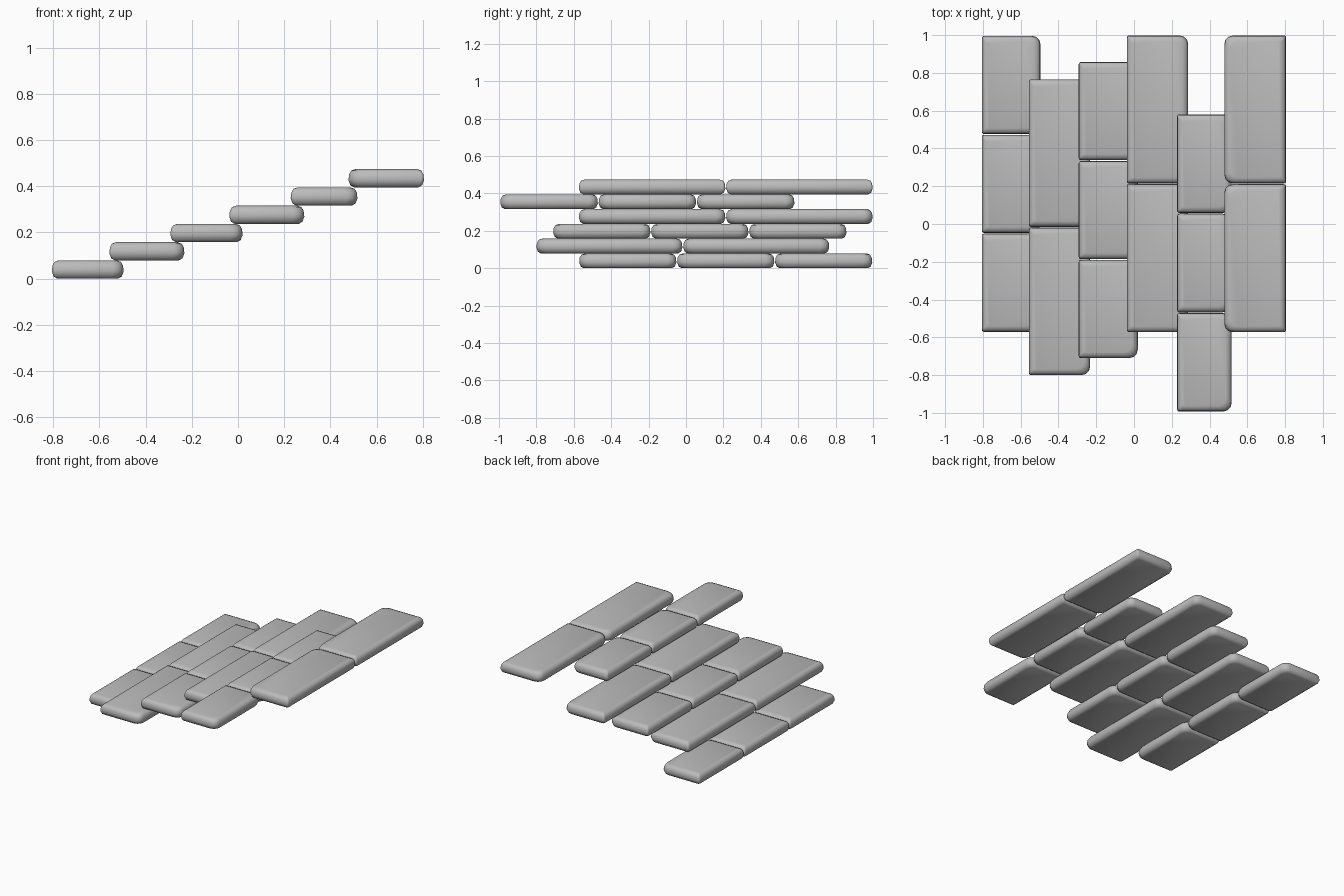
import bpy, bmesh, math

if "Cube" in bpy.data.objects:
    bpy.data.objects.remove(bpy.data.objects["Cube"])

stone = bpy.data.materials.new("stone grey")
stone.use_nodes = True
GREY = (0.5, 0.5, 0.5, 1)
stone.diffuse_color = GREY
stone.node_tree.nodes["Principled BSDF"].inputs["Base Color"].default_value = GREY

THICK = 0.079
# (height fraction, inset) from underside to top
RINGS = [(0, 0.024), (0.12, 0.008), (0.4, 0), (0.72, 0.003), (0.92, 0.012), (1, 0.03)]


def outline(w, d, inset, round_side):
    """Plan outline with soft corners on one long side, tight on the other."""
    pts = []
    for i, (sx, sy) in enumerate([(1, 1), (-1, 1), (-1, -1), (1, -1)]):
        r = 0.045 if sx == round_side else 0.012
        # long sides bow slightly outwards at the middle
        cx, cy = sx * (w / 2 - inset - r), sy * (d / 2 - inset - r)
        for k in range(4):
            a = math.pi / 2 * (i + k / 3)
            pts.append((cx + r * math.cos(a), cy + r * math.sin(a)))
    return pts


def slab(name, x0, x1, y0, y1, z0, round_side):
    bm = bmesh.new()
    w, d = x1 - x0, y1 - y0
    loops = [[bm.verts.new((x, y, f * THICK)) for x, y in outline(w, d, inset, round_side)]
             for f, inset in RINGS]
    n = len(loops[0])
    for lo, hi in zip(loops, loops[1:]):
        for j in range(n):
            k = (j + 1) % n
            bm.faces.new((lo[j], lo[k], hi[k], hi[j]))
    bm.faces.new(loops[0][::-1])
    bm.faces.new(loops[-1])
    mesh = bpy.data.meshes.new(name)
    bm.to_mesh(mesh)
    bm.free()
    mesh.materials.append(stone)
    mesh.shade_smooth()
    ob = bpy.data.objects.new(name, mesh)
    ob.location = ((x0 + x1) / 2, (y0 + y1) / 2, z0)
    bpy.context.collection.objects.link(ob)


# Overlapping courses: left edge, right edge, front, back, slab count, softer side
COURSES = [
    (-0.806, -0.495, -0.573, 0.998, 3, 1),
    (-0.557, -0.232, -0.802, 0.768, 2, 1),
    (-0.293, 0.02, -0.712, 0.86, 3, 1),
    (-0.038, 0.287, -0.575, 1.0, 2, 1),
    (0.228, 0.517, -0.995, 0.582, 3, 1),
    (0.478, 0.805, -0.575, 1.0, 2, -1),
]
GAP = 0.004
for c, (x0, x1, front, back, count, side) in enumerate(COURSES):
    step = (back - front) / count
    for s in range(count):
        slab(f"course_{c + 1}_slab_{s + 1}", x0, x1,
             front + s * step + GAP / 2, front + (s + 1) * step - GAP / 2,
             c * THICK, side)
